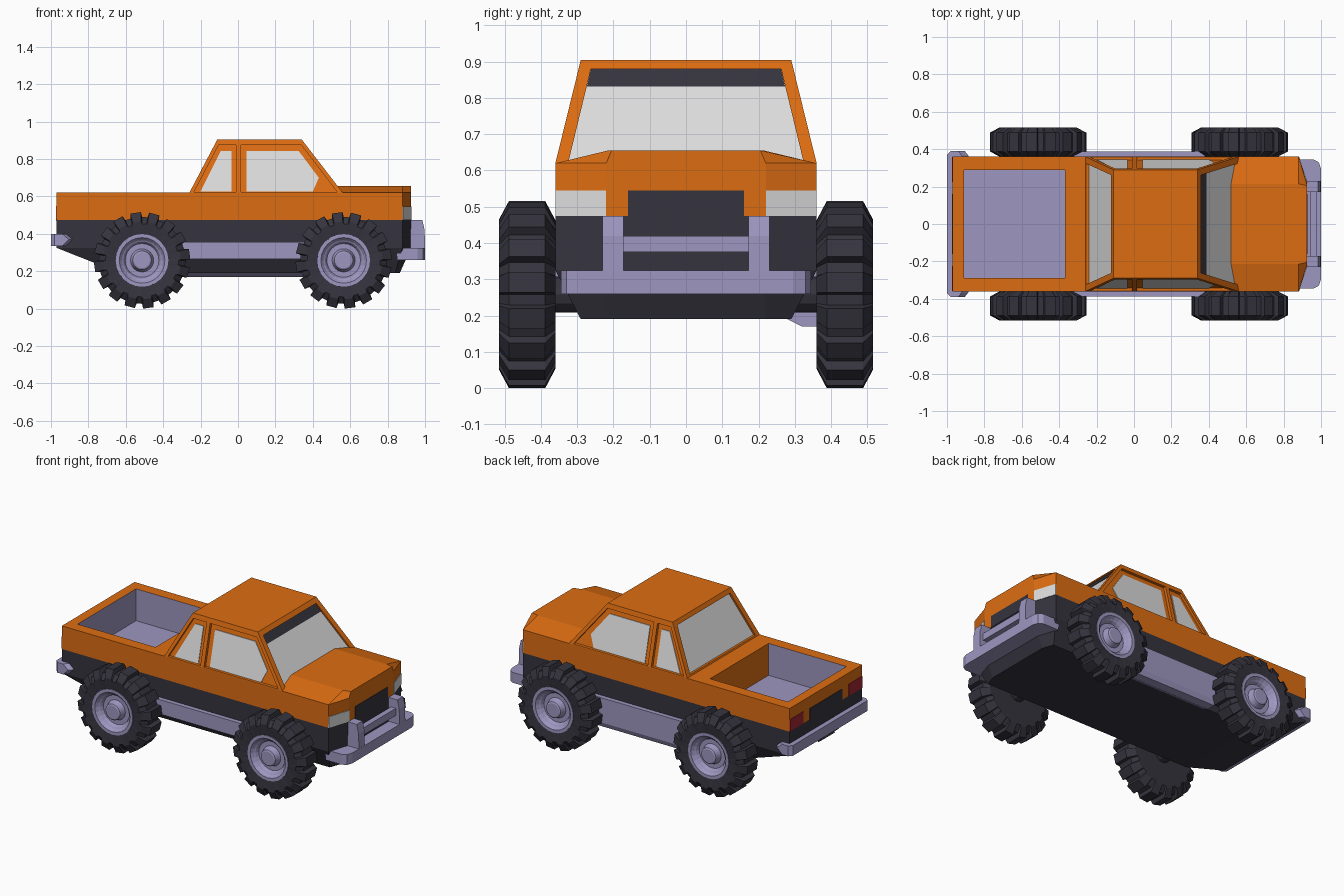
import bpy, bmesh, math

if "Cube" in bpy.data.objects:
    bpy.data.objects.remove(bpy.data.objects["Cube"], do_unlink=True)


def material(name, r, g, b):
    m = bpy.data.materials.new(name)
    m.use_nodes = True
    m.diffuse_color = (r, g, b, 1)
    m.node_tree.nodes["Principled BSDF"].inputs["Base Color"].default_value = (r, g, b, 1)
    return m


ORANGE = material("orange paint", 0.72, 0.152, 0.006)
DARK = material("dark rubber", 0.036, 0.034, 0.048)
METAL = material("lilac metal", 0.34, 0.31, 0.53)
GLASS = material("pale glass", 0.72, 0.72, 0.72)
RED = material("tail red", 0.38, 0.02, 0.035)


def loft(name, rings, *mats):
    """Skin a list of equal-length point rings and cap both ends."""
    bm = bmesh.new()
    rows = [[bm.verts.new(p) for p in ring] for ring in rings]
    n = len(rows[0])
    for a, b in zip(rows, rows[1:]):
        for i in range(n):
            j = (i + 1) % n
            bm.faces.new((a[i], a[j], b[j], b[i]))
    bm.faces.new(rows[0])
    bm.faces.new(rows[-1])
    bmesh.ops.recalc_face_normals(bm, faces=bm.faces)
    mesh = bpy.data.meshes.new(name)
    bm.to_mesh(mesh)
    bm.free()
    for m in mats:
        mesh.materials.append(m)
    ob = bpy.data.objects.new(name, mesh)
    bpy.context.collection.objects.link(ob)
    return ob


def slab(name, pts, place, lo, hi, mat):
    """Extrude a 2D outline between two offsets from a placing surface."""
    return loft(name, [[place(a, b, o) for a, b in pts] for o in (lo, hi)], mat)


def box(name, x0, x1, y0, y1, z0, z1, mat):
    pts = [(x0, y0), (x1, y0), (x1, y1), (x0, y1)]
    return loft(name, [[(x, y, z) for x, y in pts] for z in (z0, z1)], mat)


def outline(half):
    """Close a half outline by mirroring it across y = 0."""
    return half + [(x, -y) for x, y in reversed(half)]


def at_height(half, z):
    return [(x, y, z) for x, y in outline(half)]


def cut(target, cutters):
    for c in cutters:
        c.hide_render = True
        mod = target.modifiers.new("cut", "BOOLEAN")
        mod.operation, mod.solver, mod.object = "DIFFERENCE", "EXACT", c
        bpy.context.view_layer.objects.active = target
        bpy.ops.object.modifier_apply(modifier=mod.name)
        bpy.data.objects.remove(c, do_unlink=True)


# Body shell: dark lower half, orange band, hollow load bed
plan = [(-0.97, 0.36), (0.88, 0.36), (0.925, 0.22)]
belly = [(-0.63, 0.29), (0.84, 0.29), (0.865, 0.22)]
body = loft("body", [at_height(belly, 0.19)] + [at_height(plan, z) for z in (0.325, 0.475, 0.62)],
            ORANGE, DARK, METAL)
cut(body, [box("bed_cutter", -0.91, -0.37, -0.29, 0.29, 0.42, 0.8, METAL)])
for f in body.data.polygons:
    c = f.center
    in_bed = abs(c.y) < 0.295 and -0.915 < c.x < -0.375 and 0.41 < c.z < 0.615
    bed_front = f.normal.x < -0.9 and c.x > -0.5
    f.material_index = 0 if bed_front else 2 if in_bed else 1 if c.z < 0.475 else 0

# Hood with sloping shoulders
hood_base = [(0.35, 0.36), (0.88, 0.36), (0.925, 0.22)]
hood_top = [(0.35, 0.215), (0.88, 0.215), (0.925, 0.205)]
loft("hood", [at_height(hood_base, 0.62), at_height(hood_top, 0.655)], ORANGE)

# Cabin with recessed windows
cabin = loft("cabin", [at_height([(-0.26, 0.36), (0.56, 0.36)], 0.62),
                       at_height([(-0.11, 0.29), (0.34, 0.29)], 0.905)], ORANGE)


def rise(z):
    return (z - 0.62) / 0.285


def side(s):
    return lambda x, z, o: (x, s * (0.36 - 0.07 * rise(z) + o), z)


def windshield(y, z, o):
    return (0.56 - 0.22 * rise(z) + o, y, z)


def back_wall(y, z, o):
    return (-0.26 + 0.15 * rise(z) - o, y, z)


rear_opening = [(-0.235, 0.624), (-0.01, 0.624), (-0.01, 0.875), (-0.103, 0.875)]
front_opening = [(0.015, 0.624), (0.53, 0.624), (0.338, 0.875), (0.015, 0.875)]
rear_glass = [(-0.2, 0.626), (-0.035, 0.626), (-0.035, 0.842), (-0.092, 0.842)]
front_glass = [(0.045, 0.626), (0.4, 0.626), (0.432, 0.7), (0.325, 0.842), (0.045, 0.842)]
screen = [(-0.323, 0.628), (0.323, 0.628), (0.262, 0.88), (-0.262, 0.88)]
sun_strip = [(-0.273, 0.832), (0.273, 0.832), (0.262, 0.88), (-0.262, 0.88)]
DEPTH = -0.018
cutters = [slab("screen_cutter", screen, p, DEPTH, 0.05, ORANGE) for p in (windshield, back_wall)]
for s in (-1, 1):
    for pts in (rear_opening, front_opening):
        cutters.append(slab("window_cutter", pts, side(s), DEPTH, 0.05, ORANGE))
cut(cabin, cutters)
for s, tag in ((-1, "right"), (1, "left")):
    slab("rear_side_glass_" + tag, rear_glass, side(s), DEPTH, DEPTH + 0.004, GLASS)
    slab("front_side_glass_" + tag, front_glass, side(s), DEPTH, DEPTH + 0.004, GLASS)
slab("windshield", screen, windshield, DEPTH, DEPTH + 0.004, GLASS)
slab("sun_strip", sun_strip, windshield, DEPTH + 0.002, DEPTH + 0.008, DARK)
slab("rear_glass", screen, back_wall, DEPTH, DEPTH + 0.004, GLASS)

# Grille, tailgate panel and lamps
box("grille", 0.92, 0.928, -0.16, 0.16, 0.47, 0.545, DARK)
box("tailgate_panel", -0.974, -0.966, -0.16, 0.16, 0.47, 0.545, DARK)
for s, tag in ((-1, "right"), (1, "left")):
    lamp = [(0.921, 0.22), (0.928, 0.22), (0.883, 0.36), (0.877, 0.36)]
    loft("headlamp_" + tag, [[(x, s * y, z) for x, y in lamp] for z in (0.475, 0.545)], GLASS)
    box("tail_lamp_" + tag, -0.974, -0.966, s * 0.225, s * 0.358, 0.477, 0.55, RED)

# Bumpers
front_plan = [(0.85, 0.345), (0.96, 0.345), (0.988, 0.33), (1.0, 0.295)]
loft("front_bumper", [at_height(front_plan, z) for z in (0.26, 0.325)], METAL)
rear_rings = []
for z, tip in ((0.335, -0.92), (0.37, -0.885), (0.4, -0.92)):
    rear_rings.append(at_height([(tip, 0.365), (tip - 0.02, 0.39), (-0.98, 0.39), (-1.0, 0.37)], z))
loft("rear_bumper", rear_rings, METAL)

# Bull bar
post = [(0.92, 0.3), (1.0, 0.3), (0.998, 0.42), (0.985, 0.475), (0.925, 0.475)]
for s, tag in ((-1, "right"), (1, "left")):
    slab("bull_bar_post_" + tag, post, lambda x, z, o: (x, s * o, z), 0.172, 0.23, METAL)
box("bull_bar_rail", 0.94, 0.975, -0.18, 0.18, 0.375, 0.42, METAL)

# Side steps, and the exhaust under the left one
for s, tag in ((-1, "right"), (1, "left")):
    box("side_step_" + tag, -0.32, 0.38, s * 0.34, s * 0.388, 0.265, 0.355, METAL)
pipe = [(0.28, 0.19), (0.32, 0.17), (0.375, 0.17), (0.388, 0.2), (0.388, 0.27), (0.3, 0.27)]
slab("exhaust", pipe, lambda y, z, o: (o, y, z), -0.28, 0.37, METAL)

# Wheels: lugged tyre, dished rim and hub
AXLE_Z, LUGS = 0.258, 16


def tyre_ring(cx, y, low, high):
    ring = []
    for k in range(LUGS):
        for step, r in ((0, low), (0.06, high), (0.62, high), (0.68, low)):
            a = math.tau * (k + step) / LUGS
            ring.append((cx + r * math.cos(a), y, AXLE_Z + r * math.sin(a)))
    return ring


def circle(cx, y, r, n=24):
    return [(cx + r * math.cos(math.tau * i / n), y, AXLE_Z + r * math.sin(math.tau * i / n))
            for i in range(n)]


tyre_profile = [(0.36, 0.195, 0.205), (0.388, 0.232, 0.258), (0.488, 0.232, 0.258),
                (0.515, 0.195, 0.208), (0.508, 0.14, 0.14), (0.465, 0.13, 0.13)]
rim_profile = [(0.46, 0.141), (0.512, 0.141), (0.512, 0.122), (0.495, 0.108), (0.49, 0.1),
               (0.472, 0.09), (0.472, 0.062), (0.488, 0.056), (0.508, 0.05), (0.512, 0.042)]
for cx, end in ((-0.513, "rear"), (0.565, "front")):
    for s, tag in ((-1, "right"), (1, "left")):
        loft(f"{end}_tyre_{tag}", [tyre_ring(cx, s * y, lo, hi) for y, lo, hi in tyre_profile], DARK)
        loft(f"{end}_rim_{tag}", [circle(cx, s * y, r) for y, r in rim_profile], METAL)
    loft(end + "_axle", [circle(cx, y, 0.05, 12) for y in (-0.37, 0.37)], DARK)
